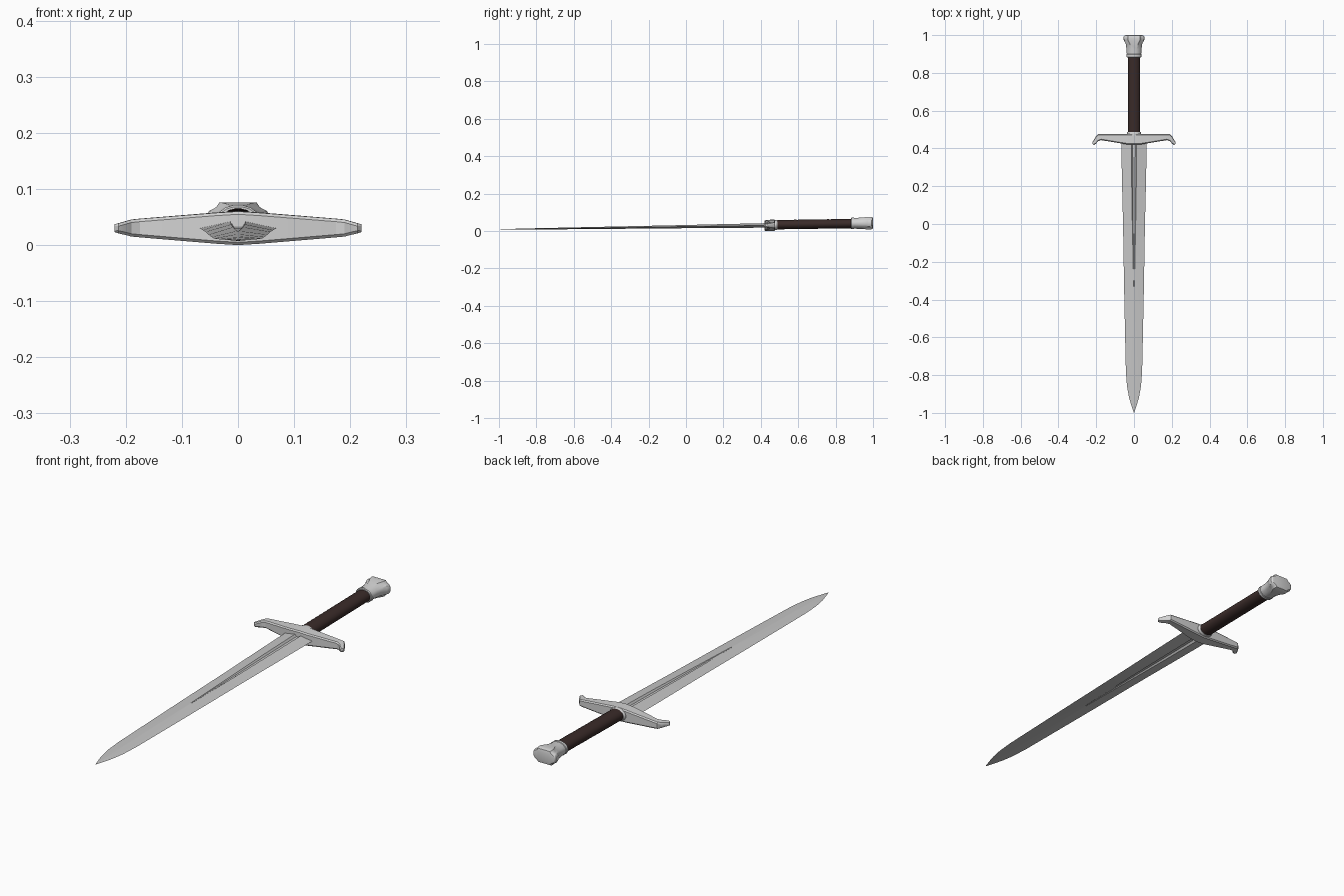
import bpy, bmesh, math

if "Cube" in bpy.data.objects:
    bpy.data.objects.remove(bpy.data.objects["Cube"])

def material(name, r, g, b):
    m = bpy.data.materials.new(name)
    m.diffuse_color = (r, g, b, 1)
    m.use_nodes = True
    m.node_tree.nodes["Principled BSDF"].inputs["Base Color"].default_value = m.diffuse_color
    return m

BLADE = material("blade steel", 0.57, 0.57, 0.57)
STEEL = material("polished steel", 0.65, 0.65, 0.65)
LEATHER = material("dark brown leather", 0.042, 0.024, 0.022)

def axis_z(y):
    """Height of the sword's slightly tilted centre line."""
    return 0.0235 + 0.015 * y

def loft(name, rings, mat, angle=30):
    """Skin a list of closed rings (x, y, z offset from the centre line)."""
    bm = bmesh.new()
    vs = [[bm.verts.new((x, y, z + axis_z(y))) for x, y, z in r] for r in rings]
    n = len(vs[0])
    for a, b in zip(vs, vs[1:]):
        for i in range(n):
            bm.faces.new((a[i], a[(i + 1) % n], b[(i + 1) % n], b[i]))
    bm.faces.new(vs[0])
    bm.faces.new(vs[-1])
    bmesh.ops.remove_doubles(bm, verts=bm.verts, dist=1e-5)
    bmesh.ops.recalc_face_normals(bm, faces=bm.faces)
    me = bpy.data.meshes.new(name)
    bm.to_mesh(me)
    bm.free()
    me.materials.append(mat)
    ob = bpy.data.objects.new(name, me)
    bpy.context.collection.objects.link(ob)
    bpy.ops.object.select_all(action='DESELECT')
    ob.select_set(True)
    bpy.context.view_layer.objects.active = ob
    bpy.ops.object.shade_smooth_by_angle(angle=math.radians(angle))
    return ob

def oval(y, rx, rz, n=16, dz=0):
    return [(rx * math.cos((i + .5) * 2 * math.pi / n), y,
             rz * math.sin((i + .5) * 2 * math.pi / n) + dz) for i in range(n)]

# Blade: lens section with a tapering groove; y, half width, half thickness, groove half width, depth
rings = []
for y, w, t, g, d in [(0.45, .068, .0120, .014, .009), (0.2, .063, .0105, .012, .007),
                      (0.0, .058, .0085, .009, .005), (-.33, .0525, .0065, .002, .0),
                      (-.6, .047, .0048, .002, 0), (-.78, .043, .0036, .002, 0),
                      (-.86, .037, .003, .002, 0), (-.92, .026, .0022, .0015, 0),
                      (-.97, .011, .0015, .001, 0), (-1, .001, .0005, .0003, 0)]:
    top = [(w, 0), (g, t), (g * .5, t - d), (-g * .5, t - d), (-g, t)]
    section = top + [(-x, -z) for x, z in top]
    rings.append([(x, y, z) for x, z in section])
loft("blade", rings, BLADE, 15)

# Crossguard: chamfered bar with ends hooked towards the blade; x, y front, y back, half height
half = [(0, .420, .477, .030), (.04, .422, .477, .0275), (.175, .444, .477, .0165),
        (.19, .438, .476, .0150), (.203, .424, .462, .0115), (.213, .417, .445, .009),
        (.220, .425, .434, .007)]
rings = []
for x, y0, y1, h in [(-x, *r) for x, *r in half[:0:-1]] + half:
    c = min(.005, (y1 - y0) * .25)
    rings.append([(x, y0 + c, -h), (x, y1 - c, -h), (x, y1, c - h), (x, y1, h - c),
                  (x, y1 - c, h), (x, y0 + c, h), (x, y0, h - c), (x, y0, c - h)])
loft("crossguard", rings, STEEL, 25)

# Collar where the grip meets the guard
loft("guard_collar", [oval(.47, .039, .028, dz=.002), oval(.482, .039, .028, dz=.002),
                      oval(.488, .035, .026, dz=.002)], STEEL)

# Grip: oval leather wrap with very shallow turns
rings = []
for i in range(29):
    y = .478 + .412 * i / 28
    k = 1.0 if i % 2 else .98
    rings.append(oval(y, .0335 * k, .0255 * k, 20, .003))
loft("grip", rings, LEATHER, 50)

# Pommel: oval socket flaring into a head with raised middle panels and side lobes
quarter = [(1, .25), (.9, .55), (.68, .74), (.58, 1)]
lobed = (quarter + [(-x, z) for x, z in quarter[::-1]] + [(-x, -z) for x, z in quarter]
         + [(x, -z) for x, z in quarter[::-1]])
rings = []
for y, rx, rz, t in [(.882, .038, .028, 0), (.885, .041, .031, 0), (.897, .041, .031, 0),
                     (.899, .039, .029, 0), (.925, .040, .030, .4), (.955, .044, .032, .8),
                     (.972, .053, .034, 1), (.982, .057, .034, 1), (.992, .056, .033, 1),
                     (.998, .050, .030, 1), (1.0, .042, .025, 1)]:
    ring = []
    for (ox, _, oz), (lx, lz) in zip(oval(y, 1, 1), lobed):
        ring.append((rx * (ox + (lx - ox) * t), y, rz * (oz + (lz - oz) * t) + .004))
    rings.append(ring)
loft("pommel", rings, STEEL, 30)
